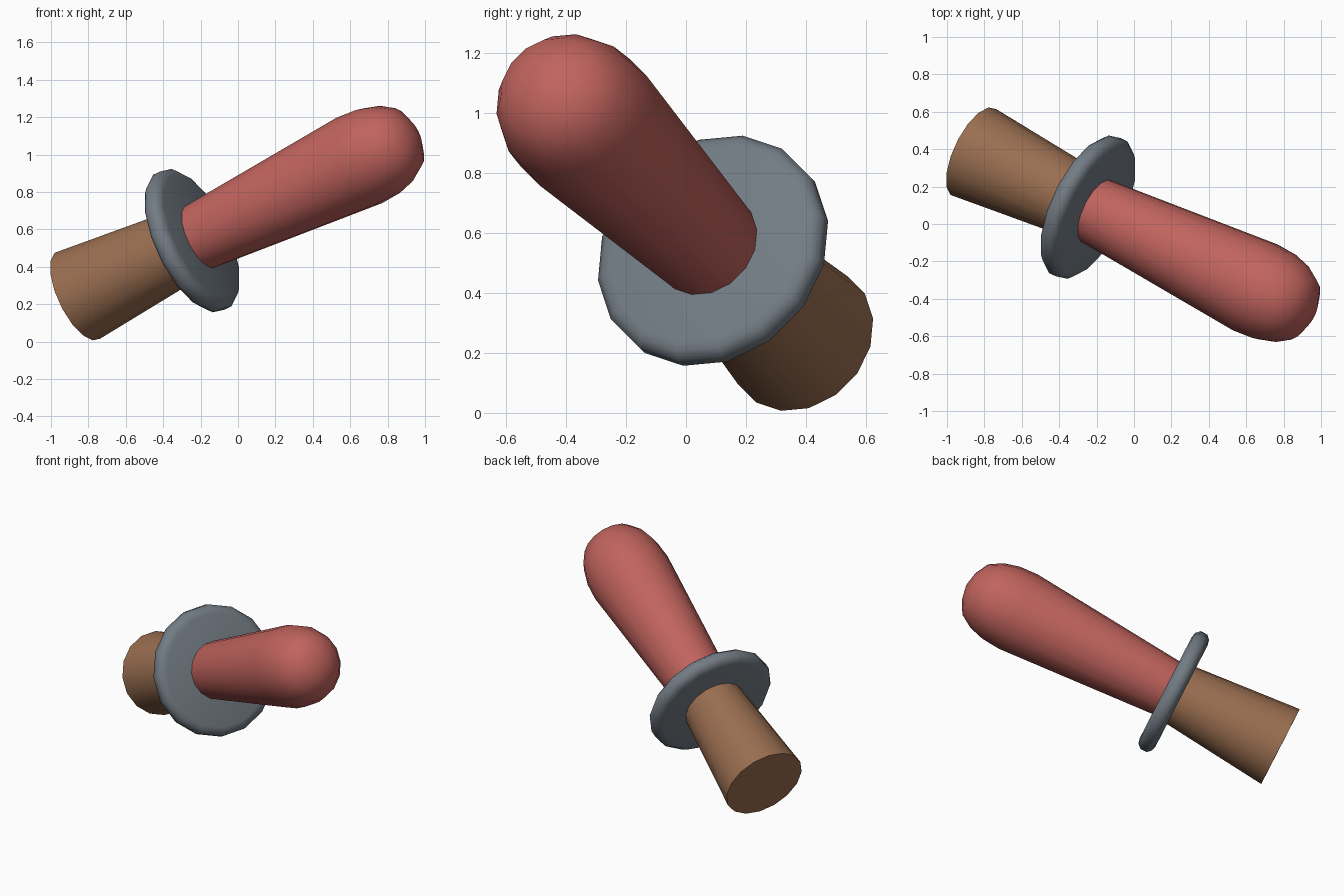
import bpy, bmesh
from math import cos, sin, pi, radians
from mathutils import Vector, Matrix

if "Cube" in bpy.data.objects:
    bpy.data.objects.remove(bpy.data.objects["Cube"])

SIDES = 16
CENTRE = Vector((-0.245, 0.09, 0.54))            # middle of the guard disc
axis = Vector((0.827, -0.397, 0.397)).normalized()
e1 = Vector((0, 1, 1)).normalized()
e2 = axis.cross(e1)
FRAME = Matrix((e1, e2, axis)).transposed().to_4x4()
FRAME.translation = CENTRE


def lathe(name, profile, color, tip=None):
    """Spin (distance along axis, radius) rings; close with caps or a tip point."""
    bm = bmesh.new()
    rings = []
    for t, r in profile:
        angles = [2 * pi * (k + 0.5) / SIDES for k in range(SIDES)]
        rings.append([bm.verts.new((r * cos(a), r * sin(a), t)) for a in angles])
    for a, b in zip(rings, rings[1:]):
        for k in range(SIDES):
            j = (k + 1) % SIDES
            bm.faces.new((a[k], a[j], b[j], b[k]))
    bm.faces.new(rings[0][::-1])
    if tip is None:
        bm.faces.new(rings[-1])
    else:
        p = bm.verts.new((0, 0, tip))
        for k in range(SIDES):
            bm.faces.new((rings[-1][k], rings[-1][(k + 1) % SIDES], p))
    bmesh.ops.recalc_face_normals(bm, faces=bm.faces)
    me = bpy.data.meshes.new(name)
    bm.to_mesh(me)
    bm.free()
    ob = bpy.data.objects.new(name, me)
    bpy.context.collection.objects.link(ob)
    ob.matrix_world = FRAME
    mat = bpy.data.materials.new(name + "_material")
    mat.diffuse_color = (*color, 1)
    mat.use_nodes = True
    mat.node_tree.nodes["Principled BSDF"].inputs["Base Color"].default_value = mat.diffuse_color
    me.materials.append(mat)
    bpy.ops.object.select_all(action='DESELECT')
    ob.select_set(True)
    bpy.context.view_layer.objects.active = ob
    bpy.ops.object.shade_smooth_by_angle(angle=radians(50))
    return ob


# Tapered handle with a flat end
lathe("handle", [(-0.742, 0.261), (-0.02, 0.195)], (0.32, 0.155, 0.08))

# Guard disc with a rounded rim
half = [(0.055, 0.355), (0.047, 0.386), (0.022, 0.41)]
lathe("guard_disc", [(-t, r) for t, r in half] + half[::-1], (0.17, 0.20, 0.23))

# Flared body ending in a rounded dome
lathe("body", [(0.02, 0.181), (1.08, 0.26), (1.20, 0.252), (1.298, 0.225),
               (1.38, 0.175), (1.425, 0.09)], (0.53, 0.125, 0.11), tip=1.442)
